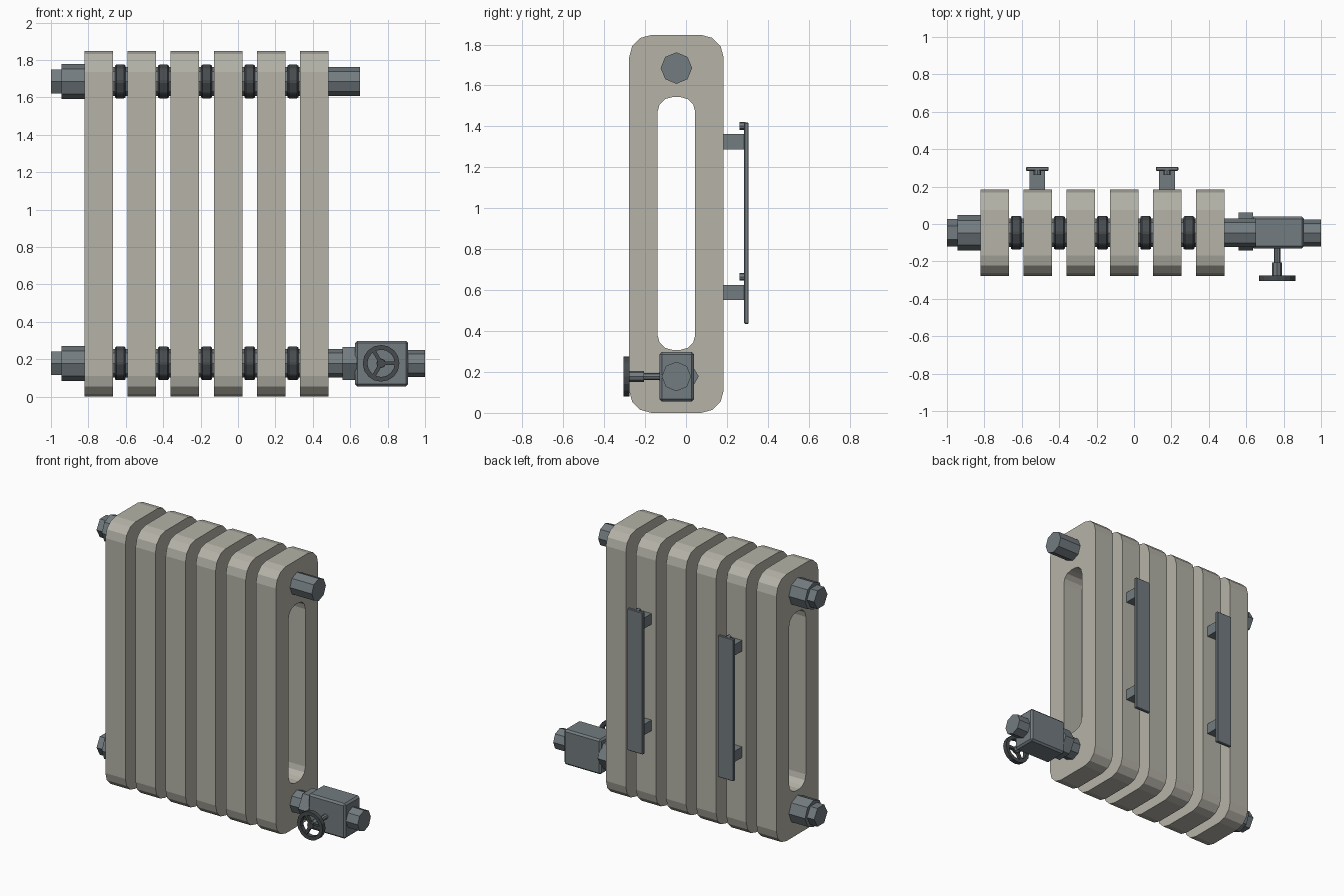
import bpy, bmesh, math
from mathutils import Vector

if "Cube" in bpy.data.objects:
    bpy.data.objects.remove(bpy.data.objects["Cube"])

YC, Z_LOW, Z_TOP = -0.047, 0.178, 1.685   # pipe axis and the two header heights
PITCH, FIRST, HALF = 0.2307, -0.745, 0.076


def material(name, rgb):
    m = bpy.data.materials.new(name)
    m.diffuse_color = (*rgb, 1)
    m.use_nodes = True
    m.node_tree.nodes["Principled BSDF"].inputs["Base Color"].default_value = m.diffuse_color
    return m


CREAM = material("warm grey paint", (0.46, 0.45, 0.39))
STEEL = material("blue grey steel", (0.17, 0.20, 0.215))
DARK = material("dark iron", (0.062, 0.07, 0.075))


def finish(name, bm, mat, bevel=0):
    bmesh.ops.recalc_face_normals(bm, faces=bm.faces)
    me = bpy.data.meshes.new(name)
    bm.to_mesh(me)
    bm.free()
    me.materials.append(mat)
    ob = bpy.data.objects.new(name, me)
    bpy.context.collection.objects.link(ob)
    if bevel:
        mod = ob.modifiers.new("edge bevel", 'BEVEL')
        mod.width, mod.segments = bevel, 1
    return ob


def place(axis, t, a, b):
    # axis x: profile in y,z; axis y: profile in x,z
    return Vector((t, a, b)) if axis == 'x' else Vector((a, t, b))


def circle(n, r, ca, cb):
    return [(ca + r * math.cos(2 * math.pi * k / n), cb + r * math.sin(2 * math.pi * k / n))
            for k in range(n)]


def round_rect(a0, a1, b0, b1, r, seg=3):
    pts = []
    for i, (ca, cb) in enumerate(((a1 - r, b1 - r), (a0 + r, b1 - r), (a0 + r, b0 + r), (a1 - r, b0 + r))):
        for k in range(seg + 1):
            t = math.pi / 2 * (i + k / seg)
            pts.append((ca + r * math.cos(t), cb + r * math.sin(t)))
    return pts


def rod(name, axis, t0, t1, n, r, ca, cb, mat, bevel=0):
    bm = bmesh.new()
    pts = circle(n, r, ca, cb)
    lo, hi = ([bm.verts.new(place(axis, t, *p)) for p in pts] for t in (t0, t1))
    bm.faces.new(lo)
    bm.faces.new(hi)
    for i in range(n):
        j = (i + 1) % n
        bm.faces.new((lo[i], lo[j], hi[j], hi[i]))
    return finish(name, bm, mat, bevel)


def frame(name, axis, t0, t1, outer, inner, mat):
    # closed loop with a hole, from two outlines of equal point count
    bm = bmesh.new()
    loops = [[bm.verts.new(place(axis, t, *p)) for p in pts]
             for t, pts in ((t0, outer), (t1, outer), (t1, inner), (t0, inner))]
    n = len(outer)
    for a in range(4):
        for i in range(n):
            j, b = (i + 1) % n, (a + 1) % 4
            bm.faces.new((loops[a][i], loops[a][j], loops[b][j], loops[b][i]))
    return finish(name, bm, mat)


def box(name, lo, hi, mat, bevel=0):
    bm = bmesh.new()
    bmesh.ops.create_cube(bm, size=1)
    for v in bm.verts:
        v.co = Vector([(lo[i] + hi[i]) / 2 + v.co[i] * (hi[i] - lo[i]) for i in range(3)])
    return finish(name, bm, mat, bevel)


# radiator columns
outer = round_rect(-0.278, 0.184, 0, 1.847, 0.11)
inner = round_rect(-0.139, 0.045, 0.308, 1.543, 0.072)
for i in range(6):
    x = FIRST + PITCH * i
    frame(f"radiator_section_{i + 1}", 'x', x - HALF, x + HALF, outer, inner, CREAM)

# header pipes, joint rings and end plugs, for both heights
for tag, z, end in (("lower", Z_LOW, 0.58), ("upper", Z_TOP, 0.652)):
    rod(f"{tag}_header_pipe", 'x', -0.81, end, 8, 0.077, YC, z, STEEL)
    for i in range(5):
        x = FIRST + PITCH * (i + 0.5)
        rod(f"{tag}_joint_ring_{i + 1}", 'x', x - 0.029, x + 0.029, 8, 0.093, YC, z, DARK, 0.008)
    rod(f"{tag}_plug_collar", 'x', -0.945, -0.815, 8, 0.094, YC, z, STEEL)
    rod(f"{tag}_plug_hex", 'x', -1.0, -0.94, 6, 0.073, YC, z, STEEL)

# valve: nut, body, outlet
rod("valve_nut", 'x', 0.56, 0.635, 6, 0.102, YC + 0.007, Z_LOW, STEEL)
box("valve_body", (0.626, -0.13, 0.055), (0.91, 0.04, 0.298), STEEL, 0.012)
rod("valve_outlet", 'x', 0.90, 1.0, 8, 0.072, YC, Z_LOW, STEEL)

# valve stem and handwheel
WX = 0.765
rod("valve_stem", 'y', -0.21, -0.12, 8, 0.017, WX, Z_LOW, STEEL)
rod("valve_gland", 'y', -0.28, -0.205, 8, 0.026, WX, Z_LOW, STEEL)
rod("handwheel_hub", 'y', -0.303, -0.272, 8, 0.024, WX, Z_LOW, DARK)
frame("handwheel_rim", 'y', -0.306, -0.275, circle(16, 0.098, WX, Z_LOW),
      circle(16, 0.073, WX, Z_LOW), DARK)
for k in range(3):
    spoke = box(f"handwheel_spoke_{k + 1}", (0.01, -0.01, -0.01), (0.08, 0.01, 0.01), DARK)
    spoke.location = (WX, -0.29, Z_LOW)
    spoke.rotation_euler = (0, k * 2 * math.pi / 3, 0)

# wall brackets: rail, two arms and two bolts each
for side, x in (("left", -0.517), ("right", 0.177)):
    box(f"{side}_wall_rail", (x - 0.06, 0.284, 0.435), (x + 0.06, 0.306, 1.418), STEEL, 0.004)
    for tag, z in (("lower", 0.588), ("upper", 1.325)):
        box(f"{side}_{tag}_arm", (x - 0.042, 0.175, z - 0.037), (x + 0.042, 0.287, z + 0.037), STEEL)
        rod(f"{side}_{tag}_bolt", 'y', 0.262, 0.29, 8, 0.019, x, z + 0.077, STEEL)
